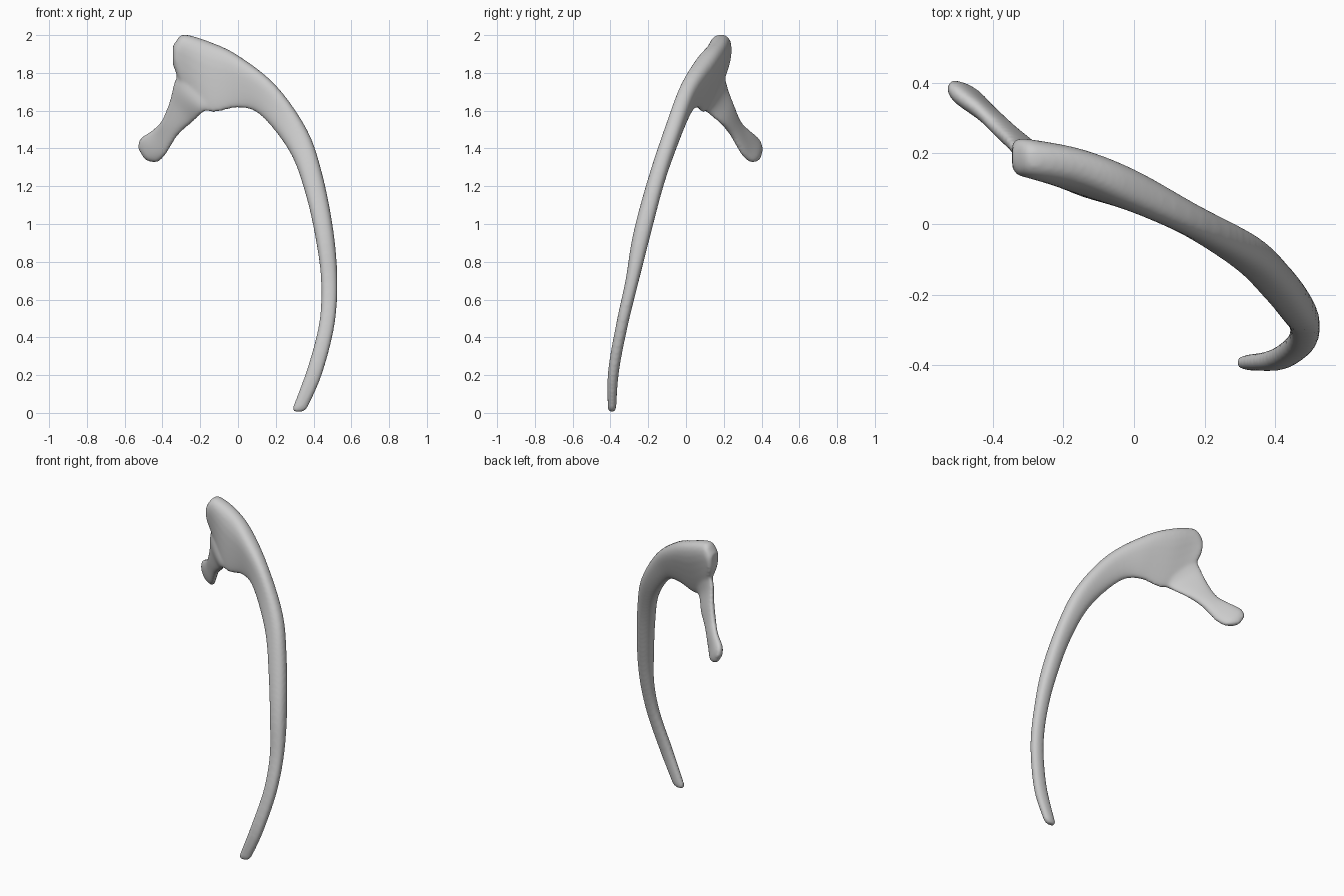
import bpy, math
from mathutils import Vector

if "Cube" in bpy.data.objects:
    bpy.data.objects.remove(bpy.data.objects["Cube"])

# Each station: outer edge (x, z), inner edge (x, z),
# then y centre at outer / inner edge and half thickness at outer / inner edge
SHAFT = [
    (-.330, 1.965, -.332, 1.81, .19, .19, .062, .045),
    (-.285, 2.003, -.290, 1.72, .185, .175, .078, .030),
    (-.150, 1.965, -.160, 1.595, .165, .100, .085, .030),
    (.000, 1.893, .000, 1.615, .105, .060, .082, .032),
    (.200, 1.735, .120, 1.575, .005, .005, .062, .035),
    (.365, 1.500, .275, 1.380, -.075, -.095, .053, .045),
    (.445, 1.270, .360, 1.150, -.147, -.180, .048, .046),
    (.503, .980, .415, .900, -.225, -.245, .048, .046),
    (.526, .720, .440, .690, -.280, -.288, .036, .036),
    (.512, .470, .430, .480, -.338, -.336, .032, .032),
    (.445, .205, .370, .245, -.386, -.380, .029, .029),
    (.365, .022, .287, .022, -.392, -.392, .022, .022),
]
NECK = [
    (-.290, 1.86, -.080, 1.64, .185, .090, .028, .025),
    (-.338, 1.75, -.170, 1.60, .205, .105, .030, .030),
    (-.362, 1.65, -.245, 1.535, .235, .185, .032, .030),
    (-.403, 1.55, -.318, 1.47, .275, .245, .030, .030),
    (-.450, 1.50, -.385, 1.365, .325, .305, .034, .030),
    (-.512, 1.457, -.425, 1.328, .370, .345, .038, .034),
    (-.527, 1.425, -.470, 1.330, .382, .368, .030, .030),
]
SIDES, STEPS = 24, 5


def spline(rows):
    """Catmull-Rom interpolation through the stations."""
    out, n = [], len(rows)
    for i in range(n - 1):
        a, b, c, d = (rows[min(max(i + k, 0), n - 1)] for k in (-1, 0, 1, 2))
        for s in range(STEPS):
            t = s / STEPS
            out.append([.5 * (2 * q + (r - p) * t + (2*p - 5*q + 4*r - w) * t*t
                              + (3*q - p - 3*r + w) * t**3)
                        for p, q, r, w in zip(a, b, c, d)])
    return out + [list(rows[-1])]


def section(st):
    """Flattened oval between the outer and the inner edge."""
    ox, oz, ix, iz, yo, yi, to, ti = st
    pts = []
    for k in range(SIDES):
        a = 2 * math.pi * k / SIDES
        c, s = math.cos(a), math.sin(a)
        u = (1 - math.copysign(abs(c) ** .85, c)) / 2
        half = ti + (to - ti) * (1 - u) ** 1.4
        pts.append(Vector((ox + (ix - ox) * u,
                           yo + (yi - yo) * u + half * math.copysign(abs(s) ** .85, s),
                           oz + (iz - oz) * u)))
    return pts


def centre(ring):
    return sum(ring, Vector()) / len(ring)


def cap(ring, nxt):
    """Smaller ring pushed past the end, to round it."""
    c = centre(ring)
    out = (c - centre(nxt)).normalized() * .016
    return [c + (p - c) * .65 + out for p in ring]


def loft(stations, verts, faces):
    rings = [section(s) for s in spline(stations)]
    rings = [cap(rings[0], rings[1])] + rings + [cap(rings[-1], rings[-2])]
    base, n = len(verts), SIDES
    for r in rings:
        verts.extend(r)
    for i in range(len(rings) - 1):
        for k in range(n):
            a, b = base + i * n + k, base + i * n + (k + 1) % n
            faces.append((a, b, b + n, a + n))
    last = base + (len(rings) - 1) * n
    faces.append(tuple(range(base + n - 1, base - 1, -1)))
    faces.append(tuple(range(last, last + n)))


# Shaft with its broad head, and the neck branching from it
verts, faces = [], []
loft(SHAFT, verts, faces)
loft(NECK, verts, faces)
mesh = bpy.data.meshes.new("rib_bone")
mesh.from_pydata(verts, [], faces)
rib = bpy.data.objects.new("rib_bone", mesh)
bpy.context.collection.objects.link(rib)
bpy.context.view_layer.objects.active = rib
rib.select_set(True)

# Make faces point outwards before fusing
bpy.ops.object.mode_set(mode='EDIT')
bpy.ops.mesh.select_all(action='SELECT')
bpy.ops.mesh.normals_make_consistent(inside=False)
bpy.ops.object.mode_set(mode='OBJECT')

# Fuse both branches into one smooth bone
fuse = rib.modifiers.new("fuse", 'REMESH')
fuse.mode = 'VOXEL'
fuse.voxel_size = .009
fuse.use_smooth_shade = True
soften = rib.modifiers.new("soften", 'SMOOTH')
soften.factor = .5
soften.iterations = 8
